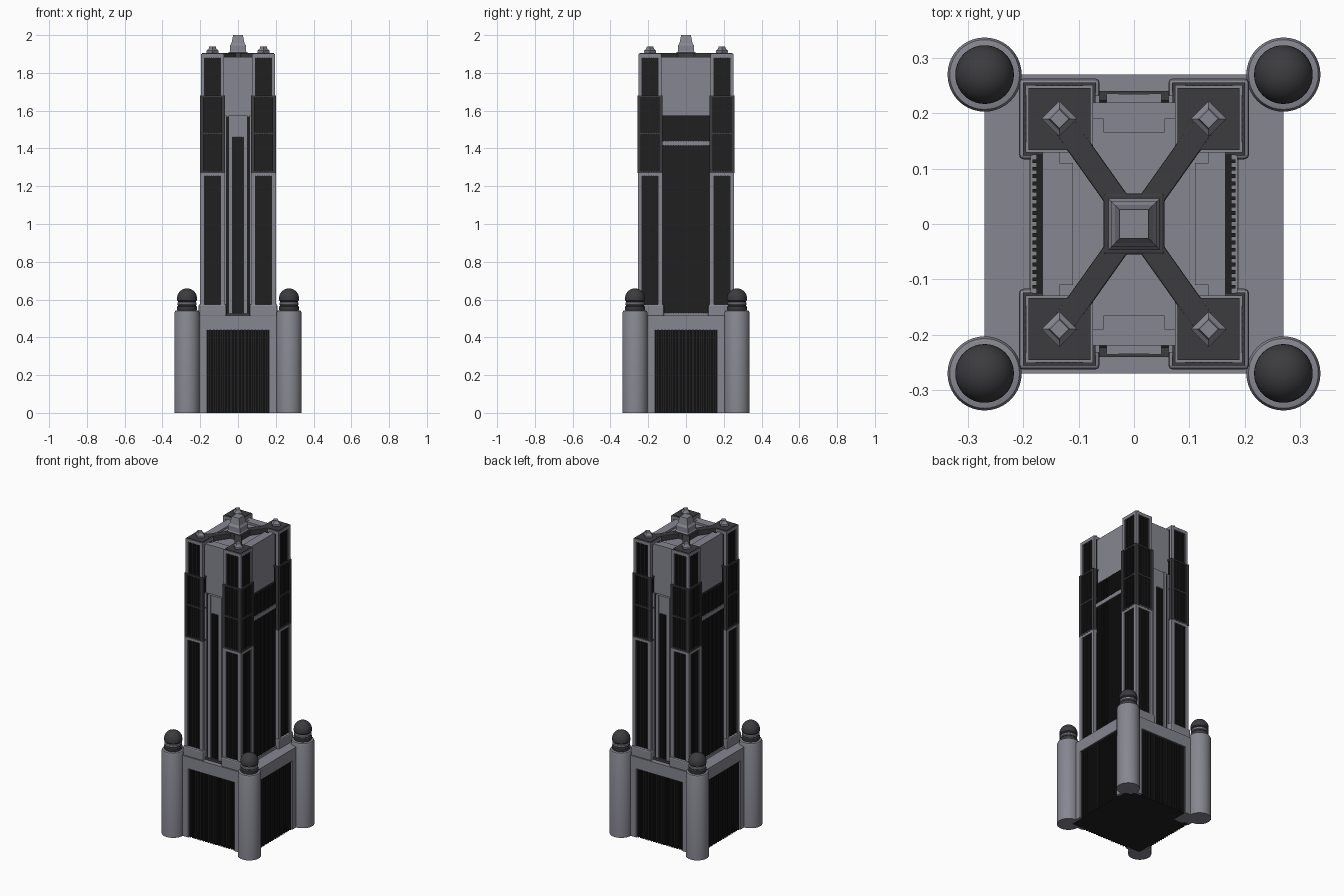
import bpy, bmesh, math
from mathutils import Matrix, Vector

if "Cube" in bpy.data.objects:
    bpy.data.objects.remove(bpy.data.objects["Cube"])


def mat(name, c):
    m = bpy.data.materials.new(name)
    m.diffuse_color = (*c, 1)
    m.use_nodes = True
    m.node_tree.nodes["Principled BSDF"].inputs["Base Color"].default_value = m.diffuse_color
    return m


STONE = mat("stone", (0.24, 0.24, 0.28))
DARK = mat("dark_stone", (0.045, 0.045, 0.05))
GLASS = mat("black_glazing", (0.014, 0.014, 0.015))


def finish(bm, name, material, bevel=0.0, smooth=False):
    me = bpy.data.meshes.new(name)
    bmesh.ops.recalc_face_normals(bm, faces=bm.faces)
    bm.to_mesh(me)
    bm.free()
    me.materials.append(material)
    ob = bpy.data.objects.new(name, me)
    bpy.context.collection.objects.link(ob)
    if bevel:
        b = ob.modifiers.new("Bevel", 'BEVEL')
        b.width, b.segments = bevel, 2
    if smooth:
        bpy.context.view_layer.objects.active = ob
        ob.select_set(True)
        bpy.ops.object.shade_smooth_by_angle(angle=math.radians(35))
        ob.select_set(False)
    return ob


def add_box(bm, x0, x1, y0, y1, z0, z1):
    m = Matrix.Translation(((x0 + x1) / 2, (y0 + y1) / 2, (z0 + z1) / 2))
    bmesh.ops.create_cube(bm, size=1, matrix=m @ Matrix.Diagonal((x1 - x0, y1 - y0, z1 - z0, 1)))


def boxes(name, material, items, bevel=0.0):
    bm = bmesh.new()
    for it in items:
        add_box(bm, *it)
    return finish(bm, name, material, bevel)


def ribs(axis, face, depth, u0, u1, z0, z1, n):
    """Vertical bars standing proud of a wall; face is signed along axis."""
    out, step = [], (u1 - u0) / n
    a, b = sorted((face, face + math.copysign(depth, face)))
    for i in range(n):
        u = u0 + step * (i + 0.25)
        v = u + step * 0.5
        out.append((a, b, u, v, z0, z1) if axis == 'x' else (u, v, a, b, z0, z1))
    return out


def square(cx, cy, h, z0, z1):
    return (cx - h, cx + h, cy - h, cy + h, z0, z1)


def lathe(name, material, profile, cx, cy, seg, turn=0.0, smooth=True):
    bm = bmesh.new()
    rings = []
    for r, z in profile:
        rings.append([bm.verts.new((cx + r * math.cos(turn + 2 * math.pi * i / seg),
                                    cy + r * math.sin(turn + 2 * math.pi * i / seg), z)) for i in range(seg)])
    for a, b in zip(rings, rings[1:]):
        for i in range(seg):
            j = (i + 1) % seg
            bm.faces.new((a[i], a[j], b[j], b[i]))
    bm.faces.new(rings[0][::-1])
    bm.faces.new(rings[-1])
    return finish(bm, name, material, smooth=smooth)


CORNERS = [(sx, sy) for sx in (-1, 1) for sy in (-1, 1)]

# Base: glazed block, corner piers and lintel slab
wall = [(-.255, .255, -.255, .255, 0.0, .46)]
for s in (-1, 1):
    wall += ribs('x', s * .255, .008, -.165, .165, 0, .44, 18)
    wall += ribs('y', s * .255, .008, -.165, .165, 0, .44, 18)
boxes("base_glazing", GLASS, wall)
boxes("base_lintel", STONE, [square(0, 0, .27, .44, .515)])
boxes("base_piers", STONE, [square(sx * .2175, sy * .2175, .0525, 0, .44) for sx, sy in CORNERS])

# Round corner turrets with domes
for sx, sy in CORNERS:
    x, y = sx * .27, sy * .27
    lathe("turret_shaft", STONE, [(.067, 0), (.067, .53), (.063, .54), (.05, .543)], x, y, 40)
    lathe("turret_neck", DARK, [(.05, .54), (.053, .55), (.053, .562), (.047, .568), (.047, .61)], x, y, 40)
    lathe("turret_ring", STONE, [(.046, .57), (.051, .574), (.051, .583), (.046, .588)], x, y, 40)
    dome = [(.046, .59), (.053, .596)]
    dome += [(.053 * math.cos(t), .606 + .053 * math.sin(t)) for t in [i * math.pi / 22 for i in range(11)]]
    lathe("turret_dome", DARK, dome, x, y, 40)

# Central core with raised roof rim
boxes("core", STONE, [(-.165, .165, -.22, .22, .5, 1.872)])
rim = []
for s in (-1, 1):
    for a, b, u in ((.135, .165, .19), (.11, .135, .11)):
        rim.append((min(s * a, s * b), max(s * a, s * b), -u, u, 1.86, 1.885))
    for a, b, u in ((.19, .22, .135), (.165, .19, .055)):
        rim.append((-u, u, min(s * a, s * b), max(s * a, s * b), 1.86, 1.885))
boxes("roof_rim", STONE, rim)

# Side curtain walls (left and right)
side, bars, sills = [], [], []
for s in (-1, 1):
    x = s * .176
    side.append((min(0, x), max(0, x), -.127, .127, .53, 1.575))
    side += ribs('x', x, .007, -.12, .12, .53, 1.575, 18)
    for z0, z1, d in ((1.415, 1.44, .187), (.51, .53, .19)):
        bars.append((min(0, s * d), max(0, s * d), -.125, .125, z0, z1))
boxes("side_glazing", GLASS, side)
boxes("side_bands", STONE, bars)

# Front and back bays: recess, posts, header and ribbed window strip
recess, posts, strip = [], [], []
for s in (-1, 1):
    def slab(x0, x1, d, z0, z1):
        return (x0, x1, min(0, s * d), max(0, s * d), z0, z1)
    recess.append(slab(-.062, .062, .224, .53, 1.57))
    sills.append(slab(-.062, .062, .24, .51, .53))
    for t in (-1, 1):
        posts.append(slab(min(t * .028, t * .05), max(t * .028, t * .05), .236, .53, 1.575))
        posts.append(slab(min(t * .062, t * .08), max(t * .062, t * .08), .232, .515, 1.575))
    posts.append(slab(-.03, .03, .235, 1.46, 1.574))
    strip += ribs('y', s * .224, .006, -.028, .028, .53, 1.46, 5)
boxes("bay_recess", GLASS, recess)
boxes("bay_window_strip", GLASS, strip)
boxes("bay_frames", STONE, posts)
boxes("bay_sills", DARK, sills)


def tier(name, frame_mat, cx, cy, half, panel, z0, z1, rails):
    """Square pillar tier: glazed core with ribs, corner posts and rails."""
    inner = half - .01
    core = [square(cx, cy, inner, z0, z1)]
    n = 7
    for s in (-1, 1):
        for axis in 'xy':
            c = (cx, cy) if axis == 'x' else (cy, cx)
            for b in ribs(axis, s * inner, .005, -panel, panel, z0, z1, n):
                core.append((b[0] + cx, b[1] + cx, b[2] + cy, b[3] + cy, b[4], b[5]))
    boxes(name + "_glazing", GLASS, core)
    w = (half - panel) / 2
    frame = [square(cx + sx * (half - w), cy + sy * (half - w), w, z0, z1) for sx, sy in CORNERS]
    frame += [square(cx, cy, half - .0005, a, b) for a, b in rails]
    boxes(name + "_frame", frame_mat, frame)


# Four corner pillars in three tiers, with caps and faceted finials
for sx, sy in CORNERS:
    x, y = sx * .135, sy * .19
    boxes("pillar_plinth", STONE, [square(x, y, .073, .51, .575)], .008)
    tier("pillar_lower", STONE, x, y, .065, .043, .57, 1.27, [(1.255, 1.27)])
    tier("pillar_middle", DARK, x, y, .066, .048, 1.27, 1.68, [(1.27, 1.28), (1.475, 1.485), (1.67, 1.68)])
    tier("pillar_upper", STONE, x, y, .061, .043, 1.68, 1.9, [(1.88, 1.9)])
    boxes("pillar_cap", DARK, [square(x, y, .056, 1.89, 1.904)])
    lathe("pillar_finial", STONE, [(.026, 1.9), (.032, 1.908), (.032, 1.918), (.021, 1.926), (.017, 1.94)],
          x, y, 4, 0, False)

# Diagonal roof arms and central hub
bm = bmesh.new()
for sx, sy in CORNERS:
    v = Vector((sx * .135, sy * .19, 0))
    m = Matrix.Translation(v / 2 + Vector((0, 0, 1.888))) @ Matrix.Rotation(math.atan2(v.y, v.x), 4, 'Z')
    bmesh.ops.create_cube(bm, size=1, matrix=m @ Matrix.Diagonal((v.length, .042, .034, 1)))
finish(bm, "roof_arms", DARK, .003)
boxes("roof_hub", DARK, [square(0, 0, .055, 1.865, 1.907)], .004)

# Central finial (square lathe)
q = math.sqrt(2)
lathe("central_finial", STONE, [(.046 * q, 1.9), (.046 * q, 1.908), (.042 * q, 1.915), (.042 * q, 1.945), (.034 * q, 1.958),
                                (.033 * q, 1.965), (.026 * q, 2.0)], 0, 0, 4, math.pi / 4, False)
